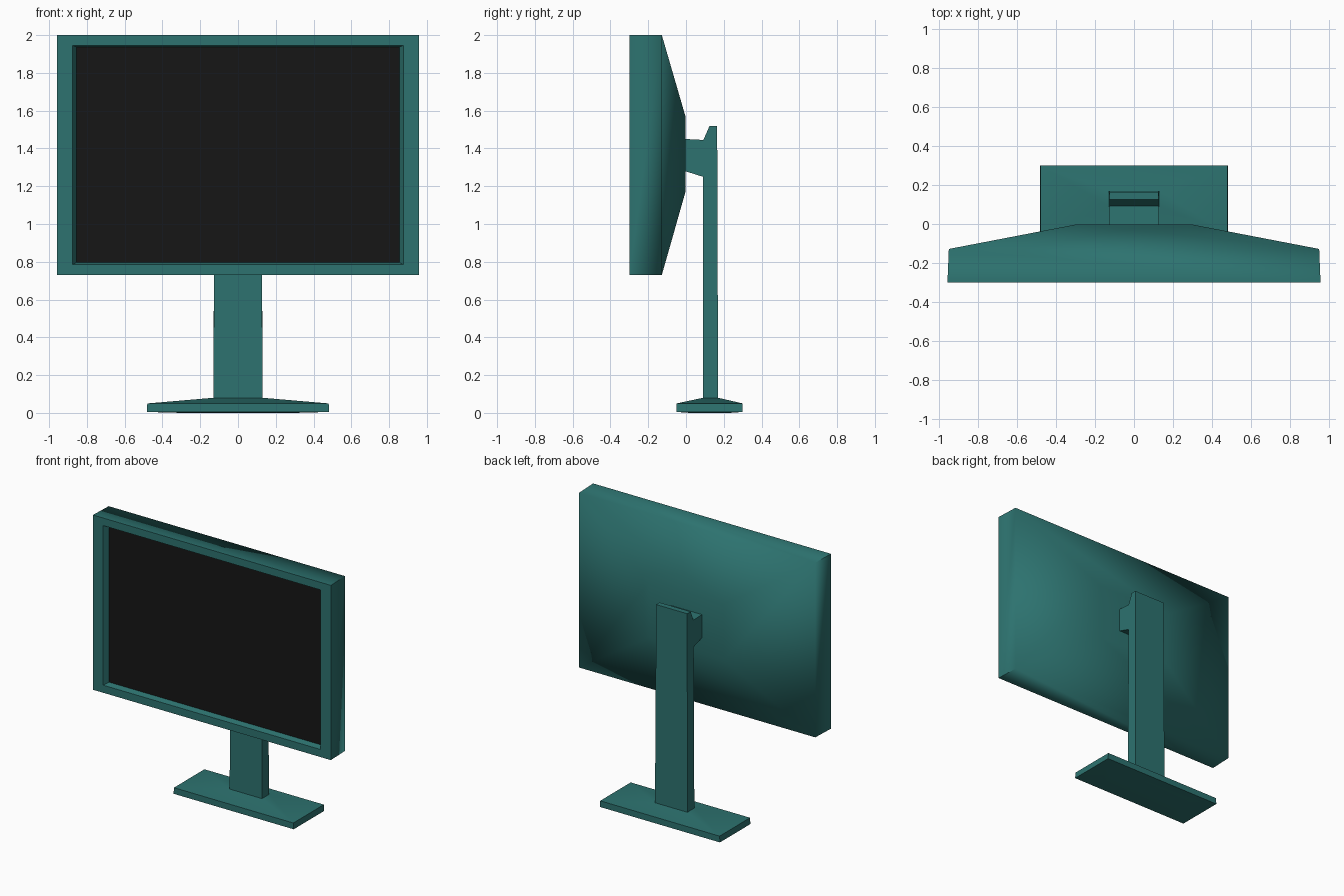
import bpy, bmesh, math

if "Cube" in bpy.data.objects:
    bpy.data.objects.remove(bpy.data.objects["Cube"])


def material(name, rgb):
    m = bpy.data.materials.new(name)
    m.diffuse_color = (*rgb, 1)
    m.use_nodes = True
    m.node_tree.nodes["Principled BSDF"].inputs["Base Color"].default_value = m.diffuse_color
    return m


TEAL = material("teal_plastic", (0.026, 0.17, 0.16))
BLACK = material("black_glass", (0.008, 0.008, 0.008))


def upright(y, hx, z0, z1):
    return [(-hx, y, z0), (hx, y, z0), (hx, y, z1), (-hx, y, z1)]


def flat(z, hx, y0, y1):
    return [(-hx, y0, z), (hx, y0, z), (hx, y1, z), (-hx, y1, z)]


def loft(name, rings, mat, start=True, end=True, smooth=None):
    """Bridge matching rings of points, optionally capping both ends."""
    bm = bmesh.new()
    vs = [[bm.verts.new(p) for p in ring] for ring in rings]
    n = len(vs[0])
    for a, b in zip(vs, vs[1:]):
        for i in range(n):
            j = (i + 1) % n
            bm.faces.new((a[i], a[j], b[j], b[i]))
    if start:
        bm.faces.new(vs[0][::-1])
    if end:
        bm.faces.new(vs[-1])
    if start and end:
        bmesh.ops.recalc_face_normals(bm, faces=bm.faces)
    me = bpy.data.meshes.new(name)
    bm.to_mesh(me)
    bm.free()
    me.materials.append(mat)
    ob = bpy.data.objects.new(name, me)
    bpy.context.collection.objects.link(ob)
    if smooth:
        bpy.ops.object.select_all(action='DESELECT')
        ob.select_set(True)
        bpy.context.view_layer.objects.active = ob
        bpy.ops.object.shade_smooth_by_angle(angle=math.radians(smooth))
    return ob


# Housing: straight sides, then a shallow pyramid to the small back plate
shell = loft("back_shell", [upright(-0.30, 0.957, 0.73, 2.0),
                            upright(-0.128, 0.95, 0.73, 2.0),
                            upright(-0.003, 0.30, 1.17, 1.57)],
             TEAL, start=False, smooth=83)
shell.data.flip_normals()

# Front frame with a sloped inner lip
bezel = loft("bezel", [upright(-0.30, 0.957, 0.73, 2.0),
                       upright(-0.30, 0.875, 0.785, 1.945),
                       upright(-0.26, 0.855, 0.797, 1.937)],
             TEAL, start=False, end=False)

# Display panel
loft("screen", [upright(-0.26, 0.855, 0.797, 1.937)], BLACK, start=False)

# Make the open parts face outwards
for ob, probe in ((shell, (0, 1, 0)), (bezel, (0, -1, 0))):
    if sum(p.normal.y * probe[1] * p.area for p in ob.data.polygons) < 0:
        ob.data.flip_normals()

# Column and mounting arm: one side profile (y, z) extruded in x
profile = [(0.09, 0.07), (0.17, 0.07), (0.165, 1.52), (0.125, 1.52),
           (0.092, 1.445), (-0.005, 1.45), (-0.005, 1.28), (0.09, 1.25)]
loft("stand_column",
     [[(s * (0.13 if z < 1 else 0.125), y, z) for y, z in profile] for s in (-1, 1)],
     TEAL)

# Foot: thin slab with a gently raised top and a slightly raised underside edge
loft("base", [flat(0, 0.30, 0.02, 0.23),
              flat(0.005, 0.483, -0.05, 0.30),
              flat(0.05, 0.48, -0.05, 0.30),
              flat(0.08, 0.13, 0.09, 0.17)], TEAL, smooth=30)
